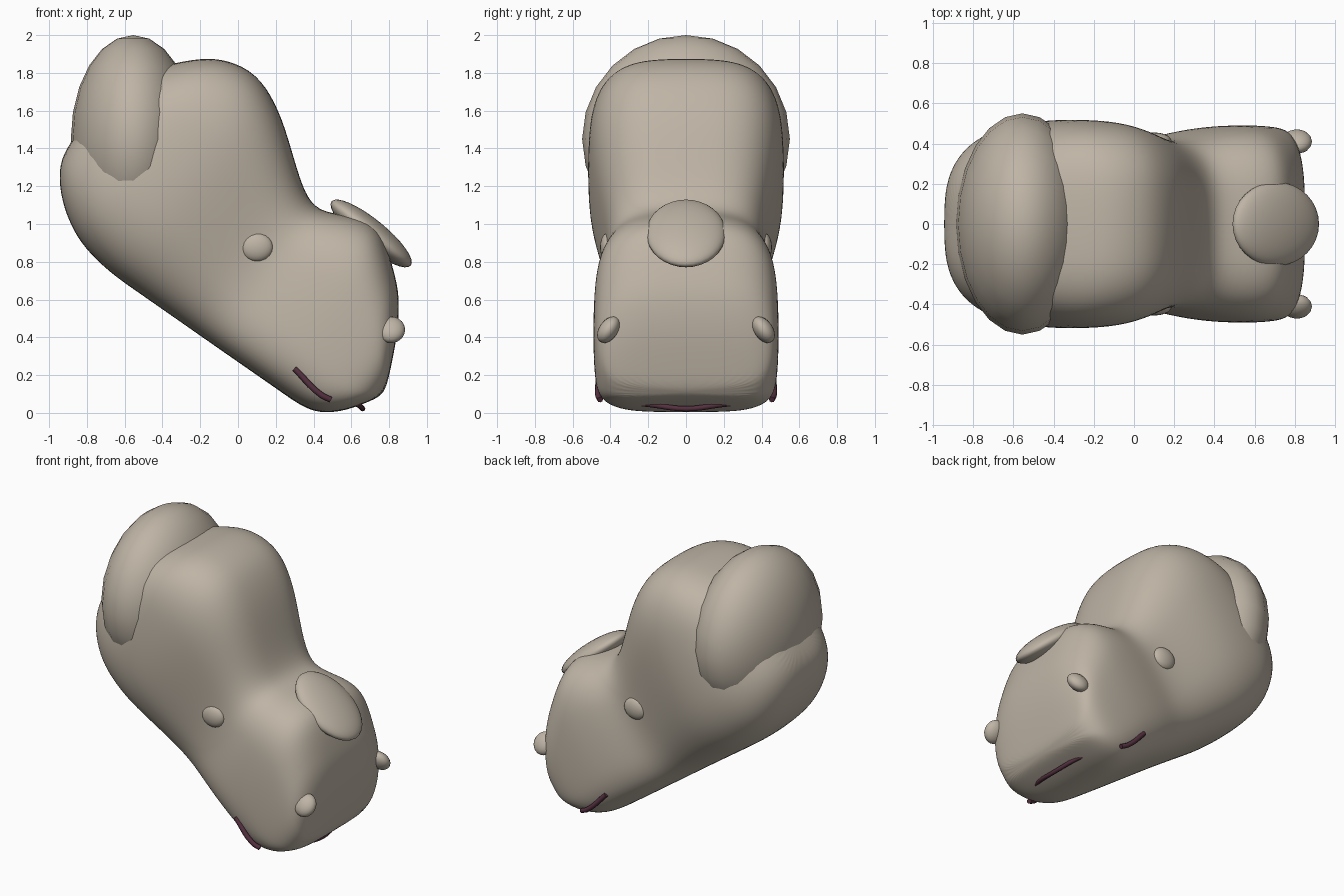
import bpy, bmesh, math
from mathutils import Vector

cube = bpy.data.objects.get("Cube")
if cube:
    bpy.data.objects.remove(cube, do_unlink=True)


def material(name, rgb):
    m = bpy.data.materials.new(name)
    m.use_nodes = True
    m.diffuse_color = (*rgb, 1)
    m.node_tree.nodes["Principled BSDF"].inputs["Base Color"].default_value = (*rgb, 1)
    return m


TAN = material("warm tan", (0.52, 0.46, 0.38))
MAROON = material("dark maroon", (0.09, 0.03, 0.05))


def smooth(ob):
    for p in ob.data.polygons:
        p.use_smooth = True


def ellipsoid(name, loc, radii, rot=(0, 0, 0), segments=32, rings=16):
    bpy.ops.mesh.primitive_uv_sphere_add(segments=segments, ring_count=rings,
                                         location=loc, rotation=rot)
    ob = bpy.context.object
    ob.name = name
    ob.scale = radii
    ob.data.materials.append(TAN)
    smooth(ob)
    return ob


def tube(name, points, radius):
    cu = bpy.data.curves.new(name, 'CURVE')
    cu.dimensions = '3D'
    cu.bevel_depth = radius
    cu.bevel_resolution = 2
    cu.resolution_u = 5
    cu.use_fill_caps = True
    sp = cu.splines.new('BEZIER')
    sp.bezier_points.add(len(points) - 1)
    for bp, co in zip(sp.bezier_points, points):
        bp.co = co
        bp.handle_left_type = bp.handle_right_type = 'AUTO'
    cu.materials.append(MAROON)
    bpy.context.collection.objects.link(bpy.data.objects.new(name, cu))


# Body: rounded-box sections lofted along the sloping underside
ALONG = Vector((0.82, 0, -0.57))
UP = Vector((0.57, 0, 0.82))
SECTIONS = [  # distance, bottom, top, half width
    (-1.55, 0.60, 0.86, 0.16), (-1.50, 0.49, 1.06, 0.31), (-1.41, 0.39, 1.25, 0.41),
    (-1.30, 0.31, 1.37, 0.47), (-1.17, 0.25, 1.49, 0.51), (-0.98, 0.22, 1.54, 0.525),
    (-0.82, 0.22, 1.49, 0.51), (-0.66, 0.22, 1.39, 0.475), (-0.47, 0.22, 1.23, 0.43),
    (-0.34, 0.22, 1.14, 0.42), (-0.24, 0.22, 1.13, 0.435), (-0.11, 0.22, 1.20, 0.465),
    (0.03, 0.22, 1.24, 0.485), (0.14, 0.22, 1.18, 0.492), (0.25, 0.22, 1.09, 0.492),
    (0.35, 0.24, 1.00, 0.488), (0.45, 0.32, 0.84, 0.475), (0.52, 0.42, 0.68, 0.43),
    (0.57, 0.50, 0.56, 0.32)]
SIDES = 32


def power(v, e):
    return math.copysign(abs(v) ** (2 / e), v)


bm = bmesh.new()
rings = []
for s, low, high, width in SECTIONS:
    snout = min(1, max(0, (s + 0.5) / 0.5))
    ring = []
    for i in range(SIDES):
        a = math.tau * i / SIDES
        e = 3.0 + (snout if math.sin(a) < 0 else 0.2)
        n = (low + high) / 2 + (high - low) / 2 * power(math.sin(a), e)
        p = ALONG * s + UP * n
        p.y = width * power(math.cos(a), e)
        ring.append(bm.verts.new(p))
    rings.append(ring)
for a, b in zip(rings, rings[1:]):
    for i in range(SIDES):
        j = (i + 1) % SIDES
        bm.faces.new((a[i], a[j], b[j], b[i]))
bm.faces.new(rings[0])
bm.faces.new(rings[-1])
bmesh.ops.recalc_face_normals(bm, faces=bm.faces)
me = bpy.data.meshes.new("body")
bm.to_mesh(me)
bm.free()
body = bpy.data.objects.new("body", me)
bpy.context.collection.objects.link(body)
me.materials.append(TAN)
body.modifiers.new("Subdivision", 'SUBSURF').levels = 2
body.modifiers["Subdivision"].render_levels = 2
smooth(body)

# Large crest over the back of the head
ellipsoid("back_crest", (-0.555, 0, 1.45), (0.33, 0.55, 0.55), segments=24, rings=12)

# Flat nose pad on the sloping corner of the snout
ellipsoid("nose_pad", (0.705, 0, 0.95), (0.27, 0.21, 0.075), (0, math.radians(39), 0))

# Paired knobs and mouth corners
for side, y in (("left", 1), ("right", -1)):
    ellipsoid(side + "_snout_knob", (0.81, 0.41 * y, 0.44), (0.075, 0.05, 0.078),
              (math.radians(35) * y, 0, 0), 20, 10)
    ellipsoid(side + "_side_knob", (0.1, 0.415 * y, 0.877), (0.085, 0.04, 0.075),
              (0, 0, 0), 20, 10)
    tube(side + "_mouth_corner", [(0.30, 0.455 * y, 0.235), (0.44, 0.465 * y, 0.095),
                                  (0.49, 0.455 * y, 0.07)], 0.016)

# Front of the mouth, curving below the snout tip
tube("mouth_front", [(0.57, -0.36, 0.06), (0.63, -0.2, 0.045), (0.66, 0, 0.022),
                     (0.63, 0.2, 0.045), (0.57, 0.36, 0.06)], 0.014)
